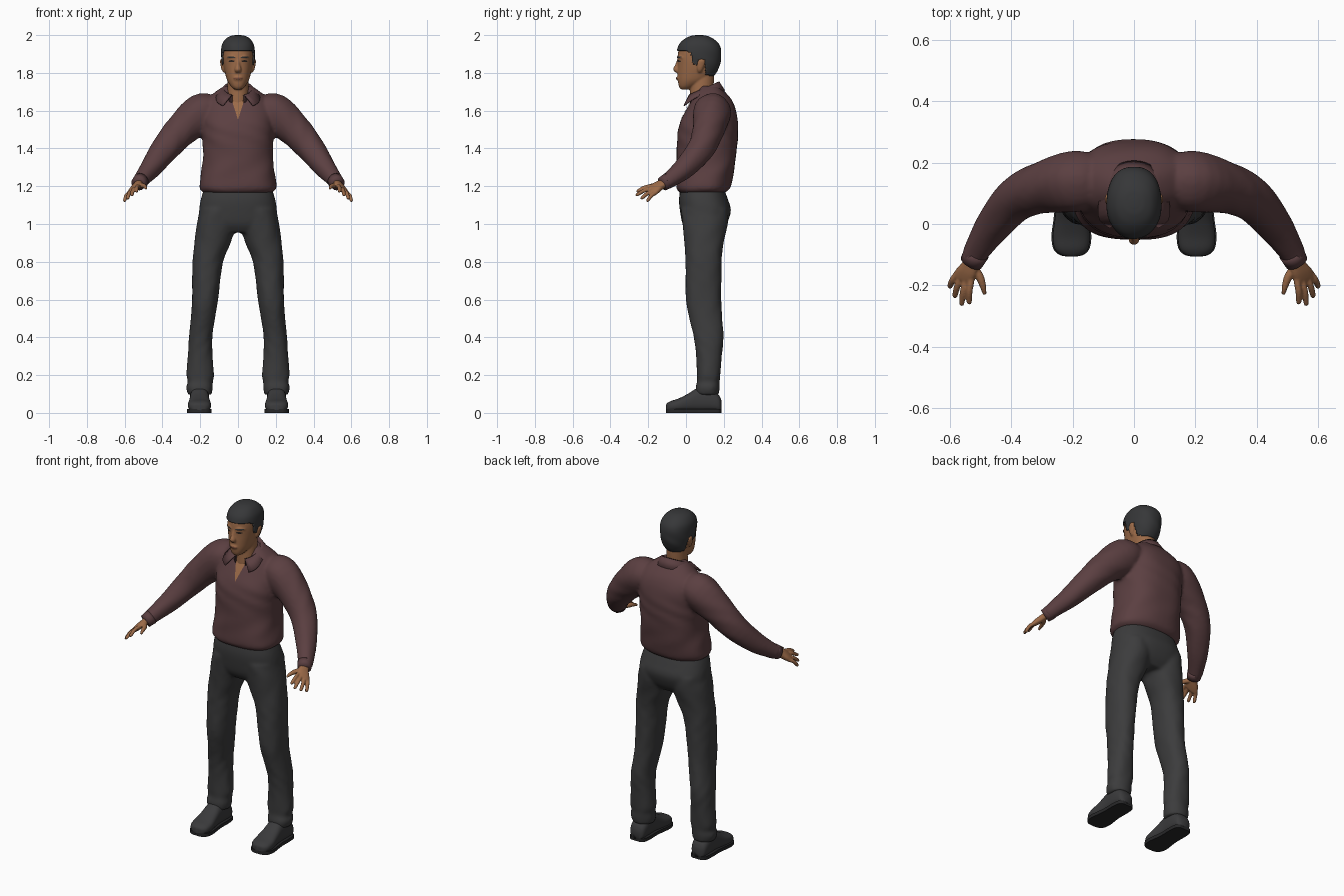
import bpy, bmesh, math
from mathutils import Vector
from mathutils.bvhtree import BVHTree

if "Cube" in bpy.data.objects:
    bpy.data.objects.remove(bpy.data.objects["Cube"])

X, Y, Z = Vector((1, 0, 0)), Vector((0, 1, 0)), Vector((0, 0, 1))


def material(name, r, g, b):
    m = bpy.data.materials.new(name)
    m.diffuse_color = (r, g, b, 1)
    m.use_nodes = True
    m.node_tree.nodes["Principled BSDF"].inputs["Base Color"].default_value = m.diffuse_color
    return m


SHIRT = material("maroon cloth", .105, .05, .053)
SKIN = material("tan skin", .33, .145, .065)
TROUSER = material("charcoal cloth", .045, .045, .046)
HAIR = material("black hair", .037, .038, .04)
SHOE = material("dark leather", .043, .043, .045)
SOLE = material("black rubber", .02, .02, .021)
LIP = material("lip", .2, .075, .045)
EYE = material("dark eye", .022, .016, .013)


def spline(st, k):
    """Catmull-Rom resampling of rows of numbers."""
    p = [Vector(s) for s in st]
    p = [p[0] * 2 - p[1]] + p + [p[-1] * 2 - p[-2]]
    out = []
    for a, b, c, d in zip(p, p[1:], p[2:], p[3:]):
        for i in range(k):
            t = i / k
            out.append((b * 2 + (c - a) * t + (a * 2 - b * 5 + c * 4 - d) * t * t
                        + (b * 3 - a - c * 3 + d) * t ** 3) * .5)
    return out + [p[-2]]


def loft(bm, st, axes=None, s=1, n=28, e=2.0, k=4, fold=0.0):
    """Closed skin through rows (x, y, z, radius u, radius v); s=-1 mirrors x."""
    rows = spline(st, k)
    rings = []
    for i, r in enumerate(rows):
        c = Vector(r[:3])
        if axes:
            u, v = axes
        else:
            t = Vector(rows[min(i + 1, len(rows) - 1)][:3]) - Vector(rows[max(i - 1, 0)][:3])
            u = t.cross(Y).normalized()
            v = t.cross(u).normalized()
        ring = []
        for j in range(n):
            q = 2 * math.pi * j / n
            co, si = math.cos(q), math.sin(q)
            f = 1 + fold * math.sin(5 * q + 23 * c.z + 4 * math.sin(17 * c.z))
            w = c + u * (math.copysign(abs(co) ** (2 / e), co) * max(r[3], .001) * f) \
                  + v * (math.copysign(abs(si) ** (2 / e), si) * max(r[4], .001) * f)
            ring.append(bm.verts.new((w.x * s, w.y, w.z)))
        rings.append(ring)
    for a, b in zip(rings, rings[1:]):
        for j in range(n):
            bm.faces.new((a[j], a[(j + 1) % n], b[(j + 1) % n], b[j]))
    bm.faces.new(rings[0])
    bm.faces.new(rings[-1])


def stack(rows, grow=0):
    """Rows (z, half width, front y, back y) to loft stations."""
    return [(0, (f + b) / 2, z, w + grow, (b - f) / 2 + grow) for z, w, f, b in rows]


def finish(bm, name, mat, voxel=0, smooth=3):
    bmesh.ops.recalc_face_normals(bm, faces=bm.faces)
    me = bpy.data.meshes.new(name)
    bm.to_mesh(me)
    bm.free()
    me.materials.append(mat)
    for p in me.polygons:
        p.use_smooth = True
    o = bpy.data.objects.new(name, me)
    bpy.context.collection.objects.link(o)
    if voxel:   # fuses overlapping parts into one skin
        m = o.modifiers.new("fuse", 'REMESH')
        m.mode, m.voxel_size, m.use_smooth_shade = 'VOXEL', voxel, True
        m = o.modifiers.new("relax", 'SMOOTH')
        m.factor, m.iterations = .5, smooth
    return o


def decal(name, target, rows, mat, lift=.003, cols=8):
    """Thin patch of rows (z, x0, x1) laid on the front of a part."""
    tree = BVHTree.FromObject(target, bpy.context.evaluated_depsgraph_get())
    bm = bmesh.new()
    grid = []
    for z, a, b in rows:
        line = []
        for i in range(cols + 1):
            x = a + (b - a) * i / cols
            hit = tree.ray_cast(Vector((x, -1, z)), Y)[0]
            line.append(bm.verts.new((x, (hit.y if hit else 0) - lift, z)))
        grid.append(line)
    for p, q in zip(grid, grid[1:]):
        for i in range(cols):
            bm.faces.new((p[i], p[i + 1], q[i + 1], q[i]))
    return finish(bm, name, mat)


def oval(cx, cz, rx, rz, tilt=0):
    """Rows of an almond shape."""
    out = []
    for i in range(9):
        t = -1 + i / 4
        h = rx * math.sqrt(max(1 - t * t, .01))
        out.append((cz + rz * t, cx - h + tilt * t, cx + h + tilt * t))
    return out


# Shirt: torso and sleeves
bm = bmesh.new()
loft(bm, stack([(1.165, .18, -.035, .205), (1.19, .203, -.052, .232), (1.25, .198, -.052, .248),
                (1.35, .185, -.048, .265), (1.45, .188, -.047, .274), (1.53, .19, -.035, .275),
                (1.60, .185, .0, .266), (1.655, .165, .03, .243), (1.695, .125, .05, .21),
                (1.73, .075, .075, .175)]), (X, Y), n=48, e=2.4, fold=.012)
for s in (1, -1):
    loft(bm, [(.11, .14, 1.61, .07, .08), (.19, .138, 1.588, .104, .1), (.30, .118, 1.497, .088, .084),
              (.385, .08, 1.40, .074, .072), (.455, .0, 1.305, .058, .06), (.505, -.075, 1.243, .044, .046),
              (.525, -.112, 1.218, .04, .04)], s=s, fold=.015)
shirt = finish(bm, "shirt", SHIRT, .01, 4)

# Cuffs
for s, side in ((1, "left"), (-1, "right")):
    bm = bmesh.new()
    loft(bm, [(.512, -.092, 1.232, .042, .042), (.53, -.125, 1.212, .038, .038)], s=s, k=2)
    finish(bm, side + "_cuff", SHIRT)

# Trousers: pelvis and legs
bm = bmesh.new()
loft(bm, stack([(1.19, .178, -.03, .2), (1.13, .197, -.037, .222), (1.07, .206, -.032, .238),
                (1.0, .205, -.018, .215), (.955, .15, .01, .18)]), (X, Y), n=48, e=2.4)
for s in (1, -1):
    loft(bm, [(.10, .10, 1.08, .10, .125), (.112, .10, 1.0, .105, .12), (.135, .096, .9, .096, .104),
              (.16, .093, .8, .081, .096), (.175, .093, .6, .069, .094), (.185, .105, .5, .064, .087),
              (.198, .12, .4, .062, .079), (.2, .122, .3, .066, .068), (.2, .12, .2, .073, .062),
              (.2, .118, .165, .066, .06), (.204, .114, .135, .071, .064), (.202, .113, .095, .062, .06)],
         (X, Y), s=s, e=2.2, fold=.015)
finish(bm, "trousers", TROUSER, .01, 4)

# Shoes: upper and sole share one outline (y, half width, top height)
outline = [(.188, .025, .06), (.172, .045, .09), (.12, .051, .13), (.06, .05, .125), (.01, .055, .095),
           (-.04, .061, .07), (-.08, .055, .057), (-.1, .036, .045), (-.106, .012, .035)]
for s, side in ((1, "left"), (-1, "right")):
    bm = bmesh.new()
    loft(bm, [(.204, y, h / 2 + .006, w, h / 2) for y, w, h in outline], (X, Z), s=s, e=2.6)
    for v in bm.verts:
        v.co.z = max(v.co.z, .012)
    finish(bm, side + "_shoe", SHOE)
    bm = bmesh.new()
    pts = spline(outline, 4)
    ring = [(.204 + p[1] + .004, p[0]) for p in pts] + [(.2 - p[1], p[0]) for p in reversed(pts)]
    face = bm.faces.new([bm.verts.new((x * s, y, 0)) for x, y in ring])
    top = bmesh.ops.extrude_face_region(bm, geom=[face])["geom"]
    bmesh.ops.translate(bm, vec=(0, 0, .02), verts=[g for g in top if isinstance(g, bmesh.types.BMVert)])
    sole = finish(bm, side + "_sole", SOLE)
    for p in sole.data.polygons:
        p.use_smooth = False

# Hands: palm, four fingers and thumb
across = Vector((.75, .3, -.58)).normalized()
along = Vector((.035, -.075, -.04)).normalized()
normal = across.cross(along).normalized()
knuckle = Vector((.557, -.178, 1.178))
fingers = [(-.03, (.538, -.262, 1.172)), (-.01, (.563, -.267, 1.152)),
           (.01, (.586, -.24, 1.134)), (.029, (.603, -.208, 1.12))]
for s, side in ((1, "left"), (-1, "right")):
    bm = bmesh.new()
    loft(bm, [(.52, -.10, 1.224, .025, .021), (.53, -.128, 1.21, .029, .019),
              (.545, -.155, 1.193, .039, .018), (*knuckle, .039, .014),
              (.561, -.187, 1.173, .03, .009)], (across, normal), s=s, e=2.4)
    for off, tip in fingers:
        a, b = knuckle + across * off - along * .015, Vector(tip)
        m = (a + b) / 2 + Vector((.003, 0, .007))
        loft(bm, [(*a, .011, .011), (*m, .0105, .0105), (*a.lerp(b, .9), .009, .009), (*b, .004, .004)],
             s=s, n=12)
    loft(bm, [(.53, -.135, 1.205, .014, .014), (.505, -.168, 1.203, .014, .014),
              (.493, -.2, 1.198, .011, .011), (.486, -.23, 1.188, .006, .006)], s=s, n=12)
    finish(bm, side + "_hand", SKIN, .004, 2)

# Head: skull, neck, nose, brow and ears
skull = [(1.713, .02, -.028, .02), (1.73, .038, -.038, .055), (1.76, .057, -.043, .115),
         (1.80, .069, -.044, .152), (1.84, .077, -.044, .171), (1.88, .081, -.045, .178),
         (1.92, .081, -.039, .178), (1.95, .074, -.026, .165), (1.975, .055, .003, .135),
         (1.988, .03, .035, .105), (1.992, .006, .062, .078)]
bm = bmesh.new()
loft(bm, stack(skull), (X, Y), n=40, e=2.2)
loft(bm, [(0, .085, 1.58, .065, .065), (0, .08, 1.66, .058, .06), (0, .085, 1.74, .056, .062),
          (0, .09, 1.8, .055, .06)], (X, Y))
loft(bm, [(0, -.036, 1.875, .008, .01), (0, -.043, 1.845, .01, .014), (0, -.05, 1.818, .018, .019),
          (0, -.044, 1.802, .014, .012)], (X, Y), n=16)
loft(bm, [(0, -.034, 1.783, .02, .012), (0, -.04, 1.772, .024, .012), (0, -.034, 1.76, .02, .012)], (X, Y), n=16)
for s in (1, -1):
    loft(bm, [(.012, -.04, 1.879, .006, .007), (.035, -.033, 1.886, .008, .009),
              (.058, -.014, 1.88, .005, .006)], s=s, n=12)
    loft(bm, [(.073, .072, 1.803, .006, .008), (.08, .074, 1.82, .008, .015), (.084, .08, 1.85, .01, .021),
              (.086, .082, 1.866, .009, .016), (.084, .08, 1.876, .004, .006)], (X, Y), s=s, n=16)
head = finish(bm, "head", SKIN, .005, 3)

# Hair: shell over the skull, trimmed along the hairline (y, lowest z)
hairline = [(-.2, 1.922), (.0, 1.918), (.025, 1.905), (.036, 1.85), (.06, 1.84), (.068, 1.872),
            (.098, 1.87), (.108, 1.79), (.3, 1.755)]


def lowest(y):
    for (a, p), (b, q) in zip(hairline, hairline[1:]):
        if y < b:
            return p + (q - p) * (y - a) / (b - a)
    return 0


bm = bmesh.new()
loft(bm, stack(skull, .008), (X, Y), n=96, e=2.2, k=8, fold=.006)
for v in bm.verts:
    if v.co.z > 1.88:
        v.co.z += .008 * (v.co.z - 1.88) / .112
bmesh.ops.delete(bm, geom=[f for f in bm.faces
                           if f.calc_center_median().z < lowest(f.calc_center_median().y)], context='FACES')
hair = finish(bm, "hair", HAIR)
m = hair.modifiers.new("thickness", 'SOLIDIFY')
m.thickness, m.offset = .012, -1

# Face details
for s, side in ((1, "left"), (-1, "right")):
    decal(side + "_eye", head, oval(s * .034, 1.862, .016, .0055), EYE)
    decal(side + "_eyebrow", head, oval(s * .036, 1.883, .022, .0045, s * .004), HAIR)
decal("mouth", head, oval(0, 1.771, .025, .0055), LIP)

# Open neckline
decal("neckline", shirt, [(1.555 + .012 * i, -.001 - .0038 * i, .001 + .0038 * i) for i in range(9)], SKIN, .004)

# Collar: band around the neck folding down to two points in front
bm = bmesh.new()
rows = []
for i in range(33):
    q = math.radians(-65 + 310 * i / 32)
    c, sn = math.cos(q), math.sin(q)
    f = max(0, -sn) ** 2        # 1 towards the front
    inner = (.07 * c, .092 + .073 * sn, 1.712 + .036 * sn)
    fold_ = (.08 * c, .092 + .083 * sn, 1.715 + .036 * sn)
    outer = ((.112 + .09 * f) * c, .096 + (.108 + .012 * f) * sn, 1.685 + .02 * sn - .05 * f)
    base = (.072 * c, .092 + .075 * sn, 1.67 + .03 * sn)
    rows.append([bm.verts.new(p) for p in (base, inner, fold_, outer)])
for a, b in zip(rows, rows[1:]):
    for j in range(3):
        bm.faces.new((a[j], a[j + 1], b[j + 1], b[j]))
collar = finish(bm, "collar", SHIRT)
m = collar.modifiers.new("thickness", 'SOLIDIFY')
m.thickness, m.offset = .007, 0
